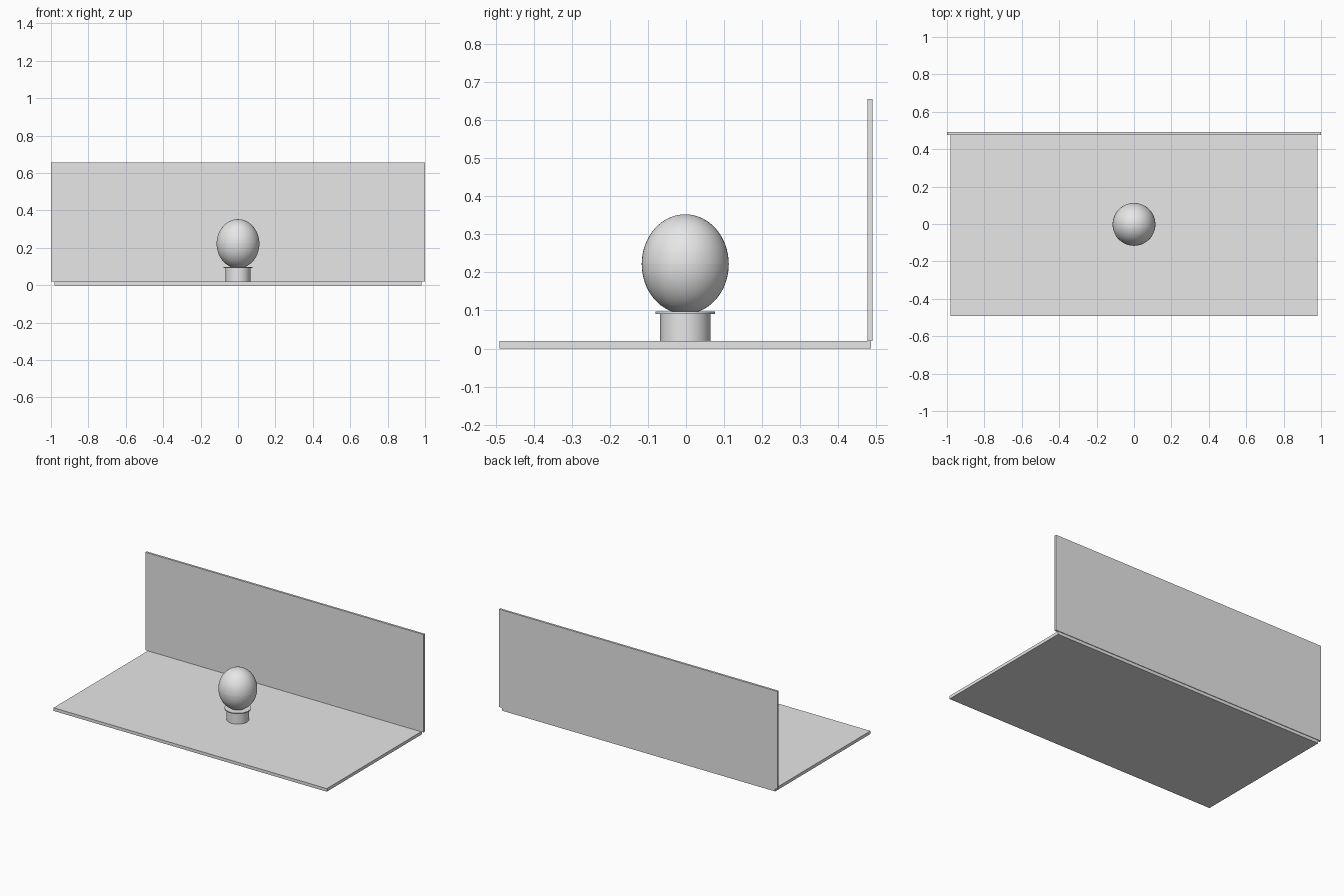
import bpy, bmesh, math

if "Cube" in bpy.data.objects:
    bpy.data.objects.remove(bpy.data.objects["Cube"])

grey = bpy.data.materials.new("light_grey")
grey.diffuse_color = (0.8, 0.8, 0.8, 1)
grey.use_nodes = True
grey.node_tree.nodes["Principled BSDF"].inputs["Base Color"].default_value = grey.diffuse_color

CY = -0.002  # depth of the stand and globe axis


def box(name, lo, hi):
    bpy.ops.mesh.primitive_cube_add(size=1, location=[(a + b) / 2 for a, b in zip(lo, hi)])
    ob = bpy.context.object
    ob.name = name
    ob.scale = [b - a for a, b in zip(lo, hi)]
    bpy.ops.object.transform_apply(location=False, rotation=False, scale=True)
    ob.data.materials.append(grey)
    return ob


def disc(name, radius, z0, z1):
    bpy.ops.mesh.primitive_cylinder_add(vertices=48, radius=radius, depth=z1 - z0,
                                        location=(0, CY, (z0 + z1) / 2))
    ob = bpy.context.object
    ob.name = name
    ob.data.materials.append(grey)
    bpy.ops.object.shade_smooth_by_angle(angle=math.radians(35))
    return ob


def half_globe(name, radius, height, z, keep_top):
    bpy.ops.mesh.primitive_uv_sphere_add(segments=48, ring_count=32, radius=1,
                                         location=(0, CY, z))
    ob = bpy.context.object
    ob.name = name
    ob.scale = (radius, radius, height)
    bpy.ops.object.transform_apply(location=False, rotation=False, scale=True)
    bm = bmesh.new()
    bm.from_mesh(ob.data)
    # remove the other half
    bmesh.ops.bisect_plane(bm, geom=bm.verts[:] + bm.edges[:] + bm.faces[:], dist=1e-5,
                           plane_co=(0, 0, 0), plane_no=(0, 0, 1),
                           clear_inner=keep_top, clear_outer=not keep_top)
    bm.to_mesh(ob.data)
    bm.free()
    ob.data.materials.append(grey)
    bpy.ops.object.shade_smooth_by_angle(angle=math.radians(35))
    return ob


# Floor slab and back wall
box("floor_slab", (-0.982, -0.491, 0), (0.982, 0.487, 0.02))
box("back_wall", (-1, 0.477, 0.02), (1, 0.491, 0.656))

# Round stand with a thin rim
disc("stand_post", 0.066, 0.02, 0.092)
disc("stand_rim", 0.078, 0.091, 0.097)

# Egg-shaped globe in two halves
half_globe("globe_lower_half", 0.1145, 0.131, 0.222, False)
half_globe("globe_upper_half", 0.1145, 0.131, 0.222, True)
